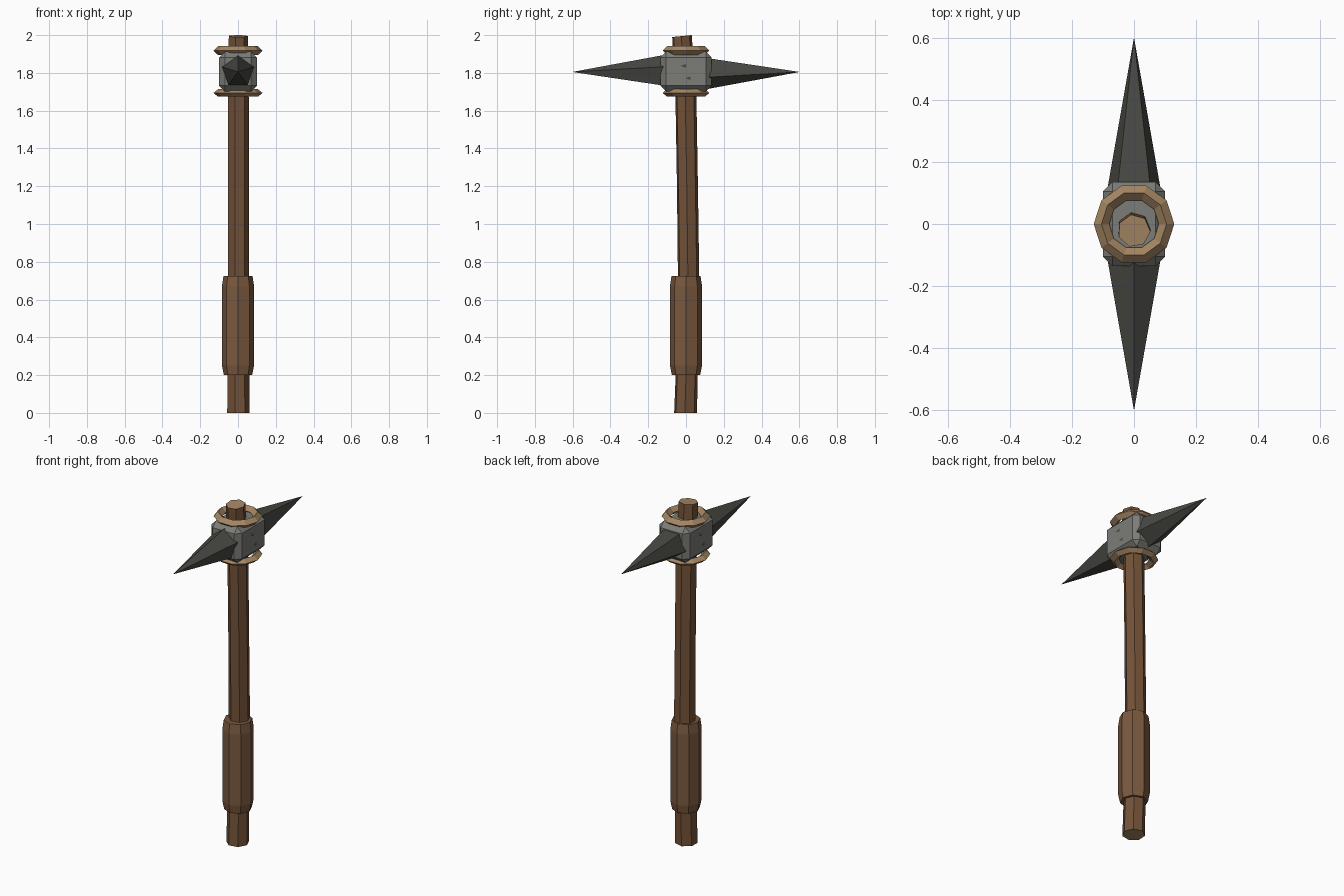
import bpy, bmesh
from math import cos, sin, pi, radians
from mathutils import Vector, Matrix

if "Cube" in bpy.data.objects:
    bpy.data.objects.remove(bpy.data.objects["Cube"])


def material(name, rgb):
    m = bpy.data.materials.new(name)
    m.use_nodes = True
    m.diffuse_color = (*rgb, 1)
    m.node_tree.nodes["Principled BSDF"].inputs["Base Color"].default_value = (*rgb, 1)
    return m


shaft_wood = material("shaft brown", (0.175, 0.085, 0.04))
grip_wood = material("grip brown", (0.195, 0.10, 0.05))
tan = material("light tan", (0.38, 0.24, 0.125))
stone = material("mid grey", (0.2, 0.205, 0.185))
iron = material("dark grey", (0.065, 0.065, 0.058))


def finish(name, bm, *mats):
    bmesh.ops.recalc_face_normals(bm, faces=bm.faces)
    mesh = bpy.data.meshes.new(name)
    bm.to_mesh(mesh)
    bm.free()
    for m in mats:
        mesh.materials.append(m)
    obj = bpy.data.objects.new(name, mesh)
    bpy.context.collection.objects.link(obj)
    return obj


def loft(name, sides, turn, rings, mats, cap=0, tilt=0):
    """Stack polygon rings (z, radius, y offset) and cap both ends."""
    bm = bmesh.new()
    loops = []
    for n, (z, r, y) in enumerate(rings):
        slope = tilt if n == len(rings) - 1 else 0
        angles = [turn + 2 * pi * k / sides for k in range(sides)]
        loops.append([bm.verts.new((r * cos(a), y + r * sin(a), z + slope * r * sin(a)))
                      for a in angles])
    for low, high in zip(loops, loops[1:]):
        for k in range(sides):
            j = (k + 1) % sides
            bm.faces.new((low[k], low[j], high[j], high[k]))
    for end in (loops[0], loops[-1]):
        bm.faces.new(end).material_index = cap
    return finish(name, bm, *mats)


# Slightly crooked shaft with pale cut ends
loft("shaft", 7, radians(100),
     [(0, 0.062, -0.003), (0.2, 0.06, 0.003), (0.72, 0.058, 0.013),
      (1.2, 0.057, 0.007), (1.67, 0.057, -0.001), (1.995, 0.053, -0.022)],
     (shaft_wood, tan), cap=1, tilt=0.1)

# Thick grip sleeve
loft("grip", 8, 0, [(0.2, 0.075, 0), (0.25, 0.085, 0), (0.67, 0.085, 0), (0.725, 0.077, 0)],
     (grip_wood,))

# Chamfered head block
bm = bmesh.new()
bmesh.ops.create_cube(bm, size=1, matrix=Matrix.Translation((0, 0, 1.807))
                      @ Matrix.Diagonal((0.2, 0.27, 0.21, 1)))
bmesh.ops.bevel(bm, geom=bm.edges[:], offset=0.03, segments=1, affect='EDGES')
finish("head_block", bm, stone)

# Small chips in the block's sides
bm = bmesh.new()
for side in (-1, 1):
    for y, z, w in ((-0.015, 1.837, 0.03), (0.01, 1.772, 0.03)):
        bm.faces.new([bm.verts.new((side * 0.1015, side * (y + dy), z + dz))
                      for dy, dz in ((-w / 2, 0), (w / 2, -w / 3), (w / 2, w / 3))])
finish("head_chips", bm, iron)


# Ten-sided binding rings with a diamond section
def binding(name, z, height):
    bm = bmesh.new()
    section = [(0.13, 0), (0.105, height), (0.08, 0), (0.105, -height)]
    loops = [[bm.verts.new((r * cos(k * pi / 5), r * sin(k * pi / 5), z + h))
              for r, h in section] for k in range(10)]
    for k in range(10):
        a, b = loops[k], loops[(k + 1) % 10]
        for i in range(4):
            j = (i + 1) % 4
            bm.faces.new((a[i], b[i], b[j], a[j]))
    finish(name, bm, tan)


binding("upper_ring", 1.918, 0.024)
binding("lower_ring", 1.694, 0.02)


# Five-sided spikes; the back one is turned over
def spike(name, side):
    bm = bmesh.new()
    centre = Vector((0, 0, 1.805))
    base = []
    for k in range(5):
        a = pi / 2 + k * 2 * pi / 5
        base.append(bm.verts.new(centre + Vector((0.09 * cos(a), side * 0.115,
                                                  -side * 0.09 * sin(a)))))
    tip = bm.verts.new(centre + Vector((0, side * 0.602, 0)))
    for k in range(5):
        bm.faces.new((base[k], base[(k + 1) % 5], tip))
    bm.faces.new(base)
    finish(name, bm, iron)


spike("front_spike", -1)
spike("back_spike", 1)
